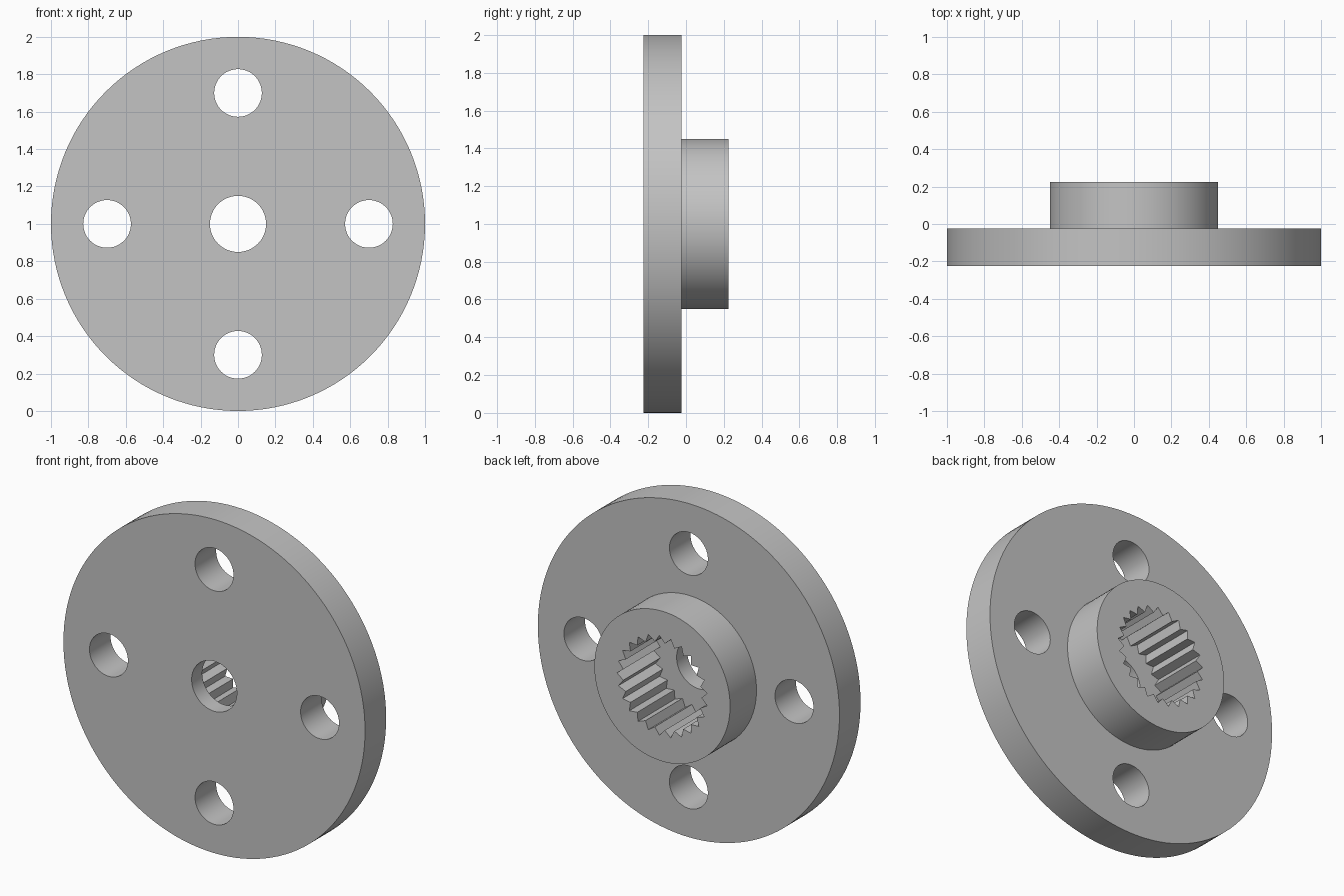
import bpy
import bmesh
from math import sin, cos, tau, radians

cube = bpy.data.objects.get("Cube")
if cube:
    bpy.data.objects.remove(cube)

# Depths along y, from the front face to the end of the hub
FRONT, FLOOR, BACK, HUB_END = -0.225, -0.125, -0.025, 0.225
CENTRE_Z = 1.0
TEETH = 25

steel = bpy.data.materials.new("plain grey")
steel.use_nodes = True
grey = (0.55, 0.55, 0.55, 1)
steel.diffuse_color = grey
steel.node_tree.nodes["Principled BSDF"].inputs["Base Color"].default_value = grey

bm = bmesh.new()


def ring(y, radii, count, x=0, z=0):
    """Closed loop of vertices around the y axis; radii repeat in turn."""
    verts = []
    for i in range(count):
        a, r = tau * i / count, radii[i % len(radii)]
        verts.append(bm.verts.new((x + r * cos(a), y, CENTRE_Z + z + r * sin(a))))
    for i in range(count):
        bm.edges.new((verts[i - 1], verts[i]))
    return verts


def wall(a, b):
    """Side faces between two matching loops."""
    for i in range(len(a)):
        bm.faces.new((a[i - 1], a[i], b[i], b[i - 1]))


def cap(*loops):
    """Flat face bounded by an outer loop and pierced by inner ones."""
    edges = {e for loop in loops for i in range(len(loop))
             for e in [bm.edges.get((loop[i - 1], loop[i]))]}
    bmesh.ops.triangle_fill(bm, edges=list(edges), use_beauty=True,
                            normal=(0, 1, 0))


def tube(y0, y1, radii, count, x=0, z=0):
    a, b = ring(y0, radii, count, x, z), ring(y1, radii, count, x, z)
    return a, b


# Disc, hub, shaft hole, toothed socket and four bolt holes
disc = tube(FRONT, BACK, [1.0], 128)
hub = tube(BACK, HUB_END, [0.45], 96)
bore = tube(FRONT, FLOOR, [0.15], 64)
socket = tube(FLOOR, HUB_END, [0.3, 0.26], TEETH * 2)
bolts = [tube(FRONT, BACK, [0.1275], 48, 0.7 * cos(tau * k / 4), 0.7 * sin(tau * k / 4))
         for k in range(4)]

# Flat faces, then all the side walls
cap(disc[0], bore[0], *[b[0] for b in bolts])
cap(disc[1], hub[0], *[b[1] for b in bolts])
cap(hub[1], socket[1])
cap(socket[0], bore[1])
for part in (disc, hub, bore, socket, *bolts):
    wall(*part)

bmesh.ops.recalc_face_normals(bm, faces=bm.faces[:])
mesh = bpy.data.meshes.new("flange_coupling")
bm.to_mesh(mesh)
bm.free()
mesh.materials.append(steel)
flange = bpy.data.objects.new("flange_coupling", mesh)
bpy.context.collection.objects.link(flange)

# Smooth round walls, crisp edges and teeth
bpy.ops.object.select_all(action="DESELECT")
flange.select_set(True)
bpy.context.view_layer.objects.active = flange
bpy.ops.object.shade_smooth_by_angle(angle=radians(30))
